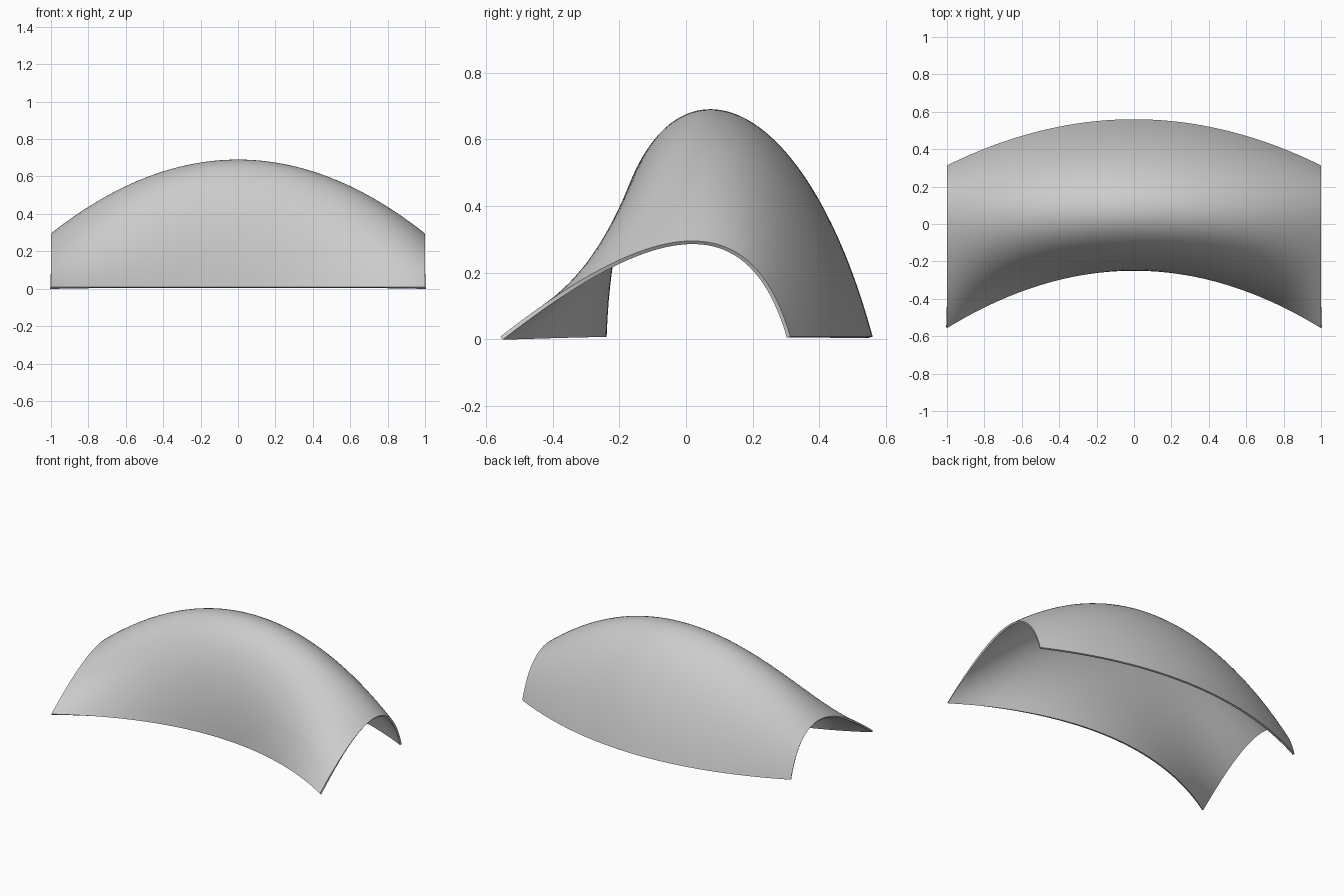
import bpy, bmesh, math
from mathutils import Vector

cube = bpy.data.objects.get("Cube")
if cube:
    bpy.data.objects.remove(cube, do_unlink=True)

# Arch profiles as cubic Bezier handles (y, z), front foot to back foot
FOOT = 0.008
MIDDLE = [Vector(p) for p in ((-0.25, 0), (-0.22, 0.91), (0.312, 0.91), (0.56, 0))]
END = [Vector(p) for p in ((-0.557, 0), (-0.078, 0.376), (0.2, 0.39), (0.313, 0))]
ACROSS, ALONG = 48, 64


def arch_point(x, t):
    """Point on the arch at x; the profile blends with the square of x."""
    a, b, c, d = (m.lerp(e, x * x) for m, e in zip(MIDDLE, END))
    s = 1 - t
    y, z = a * s**3 + 3 * b * s * s * t + 3 * c * s * t * t + d * t**3
    return x, y, z + FOOT


# Curved vault surface
bm = bmesh.new()
rows = [[bm.verts.new(arch_point(2 * i / ALONG - 1, j / ACROSS))
         for j in range(ACROSS + 1)] for i in range(ALONG + 1)]
for near, far in zip(rows, rows[1:]):
    for j in range(ACROSS):
        bm.faces.new((near[j], far[j], far[j + 1], near[j + 1]))
bm.normal_update()
mesh = bpy.data.meshes.new("vault_shell")
bm.to_mesh(mesh)
bm.free()
shell = bpy.data.objects.new("vault_shell", mesh)
bpy.context.collection.objects.link(shell)

# Plain grey finish
grey = bpy.data.materials.new("light_grey")
grey.use_nodes = True
colour = (0.6, 0.6, 0.6, 1)
grey.diffuse_color = colour
grey.node_tree.nodes["Principled BSDF"].inputs["Base Color"].default_value = colour
mesh.materials.append(grey)

# Thin wall, thickened inward
wall = shell.modifiers.new("wall", "SOLIDIFY")
wall.thickness = 0.012
wall.offset = -1

bpy.context.view_layer.objects.active = shell
shell.select_set(True)
bpy.ops.object.modifier_apply(modifier=wall.name)
bpy.ops.object.shade_smooth_by_angle(angle=math.radians(40))
